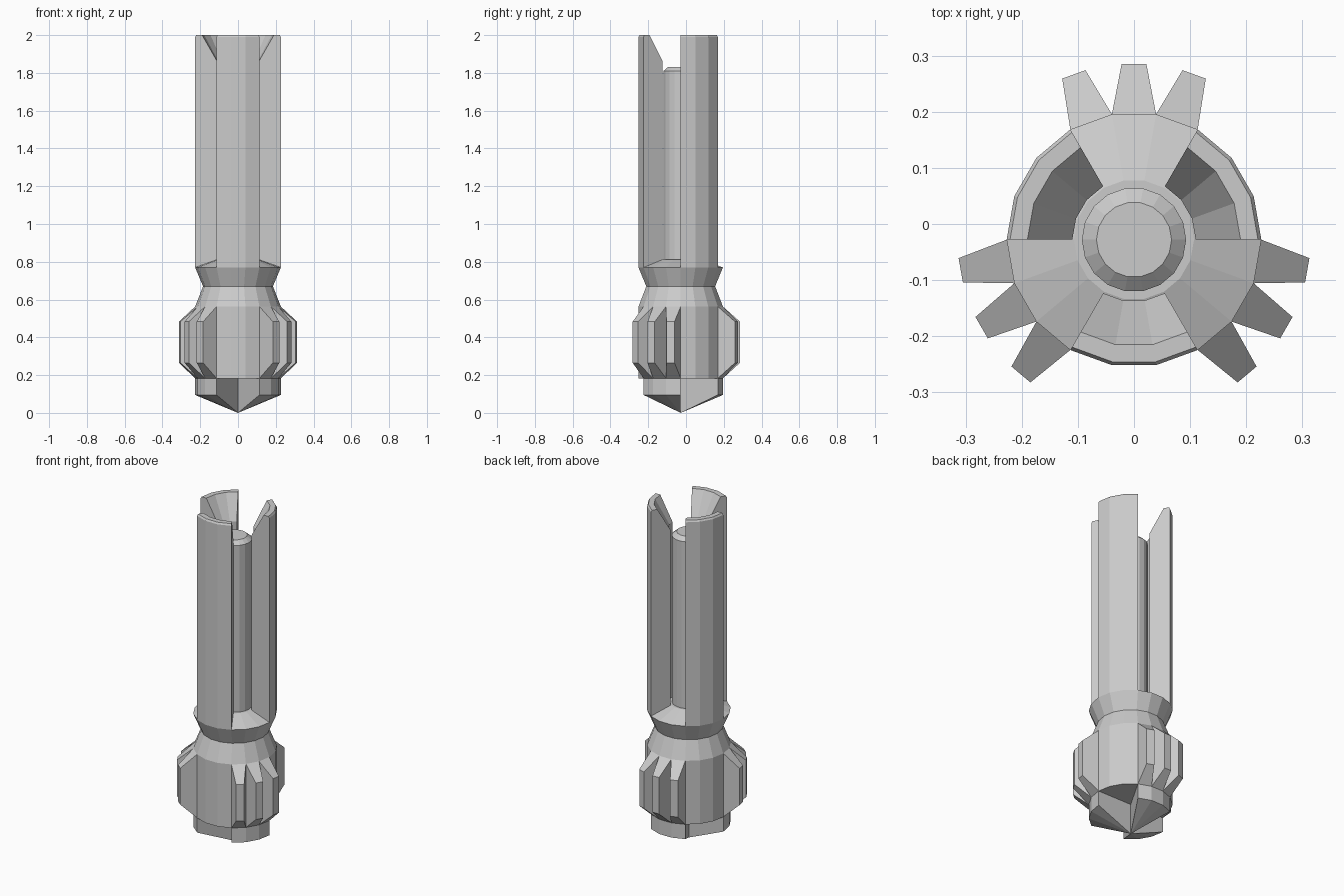
import bpy, bmesh
from math import cos, sin, radians
from mathutils import Vector

if "Cube" in bpy.data.objects:
    bpy.data.objects.remove(bpy.data.objects["Cube"])

CY = -0.028      # the turning axis sits slightly in front of the origin
R = 0.227        # main radius, 18 sides of 20 degrees each


def point(r, deg, z):
    a = radians(deg)
    return (r * cos(a), CY + r * sin(a), z)


def finish(bm, name):
    bmesh.ops.remove_doubles(bm, verts=bm.verts[:], dist=1e-5)
    bmesh.ops.recalc_face_normals(bm, faces=bm.faces[:])
    mesh = bpy.data.meshes.new(name)
    bm.to_mesh(mesh)
    bm.free()
    obj = bpy.data.objects.new(name, mesh)
    bpy.context.collection.objects.link(obj)
    return obj


def lathe(bm, profile):
    """Full 18-sided turning of an open profile that starts and ends with flat caps."""
    rings = [[bm.verts.new(point(r, 20 * i, z)) for i in range(18)] for r, z in profile]
    for lo, hi in zip(rings, rings[1:]):
        for i in range(18):
            j = (i + 1) % 18
            bm.faces.new((lo[i], lo[j], hi[j], hi[i]))
    bm.faces.new(rings[0])
    bm.faces.new(rings[-1])


def sector(name, profile, start):
    """Closed profile swept through 60 degrees, with flat radial ends."""
    bm = bmesh.new()
    cuts = [[bm.verts.new(point(r, start + 20 * i, z)) for r, z in profile] for i in range(4)]
    n = len(profile)
    for a, b in zip(cuts, cuts[1:]):
        for i in range(n):
            j = (i + 1) % n
            bm.faces.new((a[i], a[j], b[j], b[i]))
    bm.faces.new(cuts[0])
    bm.faces.new(cuts[-1])
    bmesh.ops.dissolve_degenerate(bm, dist=1e-5, edges=bm.edges[:])
    finish(bm, name)


# Body with waist and flared collar
bm = bmesh.new()
lathe(bm, [(R, 0.183), (R, 0.563), (0.185, 0.67), (R, 0.77), (0.107, 0.813)])

# Gripping teeth: three groups of three, pulled out of the body faces
bm.normal_update()
for group in (90, 210, 330):
    for off in (-20, 0, 20):
        a = radians(group + off)
        out = Vector((cos(a), sin(a), 0))
        tan = Vector((-sin(a), cos(a), 0))
        mid = Vector((0, CY, 0)) + out * R * cos(radians(10))
        face = min((f for f in bm.faces if len(f.verts) == 4),
                   key=lambda f: (f.calc_center_median() - mid - Vector((0, 0, 0.373))).length)
        new = bmesh.ops.extrude_discrete_faces(bm, faces=[face])["faces"][0]
        for v in new.verts:
            side = 1 if (v.co - mid).dot(tan) > 0 else -1
            z = 0.265 if v.co.z < 0.373 else 0.483
            v.co = mid + out * 0.09 + tan * 0.022 * side
            v.co.z = z
finish(bm, "toothed_body")

# Central rod
bm = bmesh.new()
lathe(bm, [(0.093, 0.80), (0.093, 1.81), (0.067, 1.832)])
finish(bm, "central_rod")

# Three long prongs with inward-sloping tops, and three cutting wedges at the tip
prong = [(R, 0.77), (R, 1.99), (0.221, 2.0), (0.19, 2.0), (0.11, 1.86), (0.11, 0.812)]
wedge = [(0, 0), (R, 0.095), (R, 0.183), (0, 0.183)]
for k in range(3):
    sector(f"prong_{k + 1}", prong, 120 * k)
    sector(f"tip_wedge_{k + 1}", wedge, 120 * k + 60)
